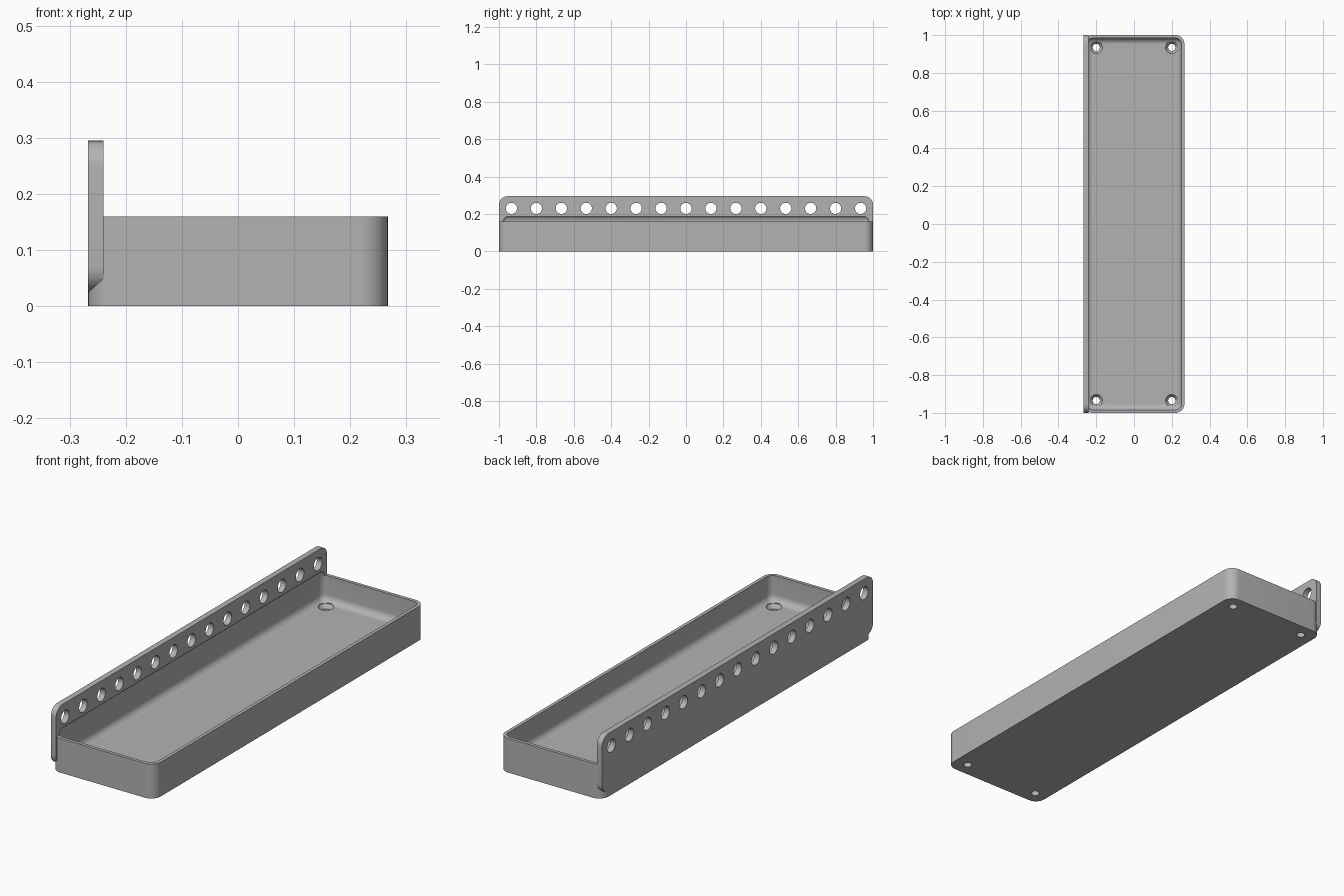
import bpy, bmesh, math
from mathutils import Vector

if "Cube" in bpy.data.objects:
    bpy.data.objects.remove(bpy.data.objects["Cube"], do_unlink=True)

# Main dimensions
HALF_W, HALF_L, TRAY_H = 0.267, 1.0, 0.16
WALL, FLOOR, CORNER = 0.016, 0.04, 0.048
FILLET = CORNER - WALL
PLATE_T, PLATE_LOW, PLATE_TOP = 0.027, 0.025, 0.295

grey = bpy.data.materials.new("light grey")
grey.use_nodes = True
colour = (0.45, 0.45, 0.45, 1)
grey.diffuse_color = colour
grey.node_tree.nodes["Principled BSDF"].inputs["Base Color"].default_value = colour


def rounded_rect(half_u, half_v, radius, steps=10):
    """Outline of a rectangle with round corners, counter-clockwise."""
    points = []
    for k, (su, sv) in enumerate([(1, 1), (-1, 1), (-1, -1), (1, -1)]):
        for i in range(steps + 1):
            a = math.pi / 2 * (k + i / steps)
            points.append((su * (half_u - radius) + radius * math.cos(a),
                           sv * (half_v - radius) + radius * math.sin(a)))
    return points


def circle(cu, cv, radius, n=32):
    return [(cu + radius * math.cos(2 * math.pi * i / n),
             cv + radius * math.sin(2 * math.pi * i / n)) for i in range(n)]


def loft(bm, rings):
    """Closed skin through rings of equal point count."""
    rows = [[bm.verts.new(p) for p in ring] for ring in rings]
    n = len(rows[0])
    for low, high in zip(rows, rows[1:]):
        for i in range(n):
            j = (i + 1) % n
            bm.faces.new((low[i], low[j], high[j], high[i]))
    bm.faces.new(rows[0][::-1])
    bm.faces.new(rows[-1])


def finish(name, bm):
    bmesh.ops.recalc_face_normals(bm, faces=bm.faces)
    mesh = bpy.data.meshes.new(name)
    bm.to_mesh(mesh)
    bm.free()
    mesh.materials.append(grey)
    obj = bpy.data.objects.new(name, mesh)
    bpy.context.collection.objects.link(obj)
    return obj


def flat(outline, z):
    return [(u, v, z) for u, v in outline]


def upright(outline, x):
    return [(x, u, v) for u, v in outline]


# Outer block of the tray
bm = bmesh.new()
outline = rounded_rect(HALF_W, HALF_L, CORNER)
loft(bm, [flat(outline, 0), flat(outline, TRAY_H)])
tray = finish("tray_with_back_plate", bm)

# Back plate, rounded at its four corners
bm = bmesh.new()
mid = (PLATE_LOW + PLATE_TOP) / 2
outline = [(u, v + mid) for u, v in
           rounded_rect(HALF_L, (PLATE_TOP - PLATE_LOW) / 2, 0.045)]
loft(bm, [upright(outline, -HALF_W), upright(outline, -HALF_W + PLATE_T)])
plate = finish("back_plate", bm)

# Cavity with filleted floor and a rounded top that undercuts the plate
bm = bmesh.new()
rings = []
STEPS = 8
for centre_z, start in ((FLOOR + FILLET, -math.pi / 2), (TRAY_H + 0.002, 0)):
    for i in range(STEPS + 1):
        a = start + math.pi / 2 * i / STEPS
        inset = FILLET * (1 - math.cos(a)) * 0.98
        outline = rounded_rect(HALF_W - WALL - inset, HALF_L - WALL - inset,
                               FILLET - inset)
        rings.append(flat(outline, centre_z + FILLET * math.sin(a)))
loft(bm, rings)
cavity = finish("cavity_cutter", bm)

# Row of holes through the plate
bm = bmesh.new()
for i in range(15):
    hole = circle((i - 7) * 0.1333, 0.23, 0.03)
    loft(bm, [upright(hole, -HALF_W - 0.05), upright(hole, -HALF_W + 0.08)])
row_holes = finish("row_hole_cutter", bm)

# Countersunk screw holes in the floor
bm = bmesh.new()
for x in (-0.2, 0.2):
    for y in (-0.935, 0.935):
        loft(bm, [flat(circle(x, y, r), z) for r, z in
                  ((0.019, -0.05), (0.019, 0.022), (0.033, FLOOR), (0.033, 0.08))])
screw_holes = finish("screw_hole_cutter", bm)

# Join the plate, then cut everything away
for tool, operation in ((plate, 'UNION'), (cavity, 'DIFFERENCE'),
                        (row_holes, 'DIFFERENCE'), (screw_holes, 'DIFFERENCE')):
    mod = tray.modifiers.new(tool.name, 'BOOLEAN')
    mod.operation = operation
    mod.solver = 'EXACT'
    mod.object = tool
    tool.hide_render = True

bpy.context.view_layer.update()
bpy.ops.object.select_all(action='DESELECT')
bpy.context.view_layer.objects.active = tray
tray.select_set(True)
for mod in list(tray.modifiers):
    bpy.ops.object.modifier_apply(modifier=mod.name)
for tool in (plate, cavity, row_holes, screw_holes):
    bpy.data.objects.remove(tool, do_unlink=True)
bpy.ops.object.shade_smooth_by_angle(angle=math.radians(30))
